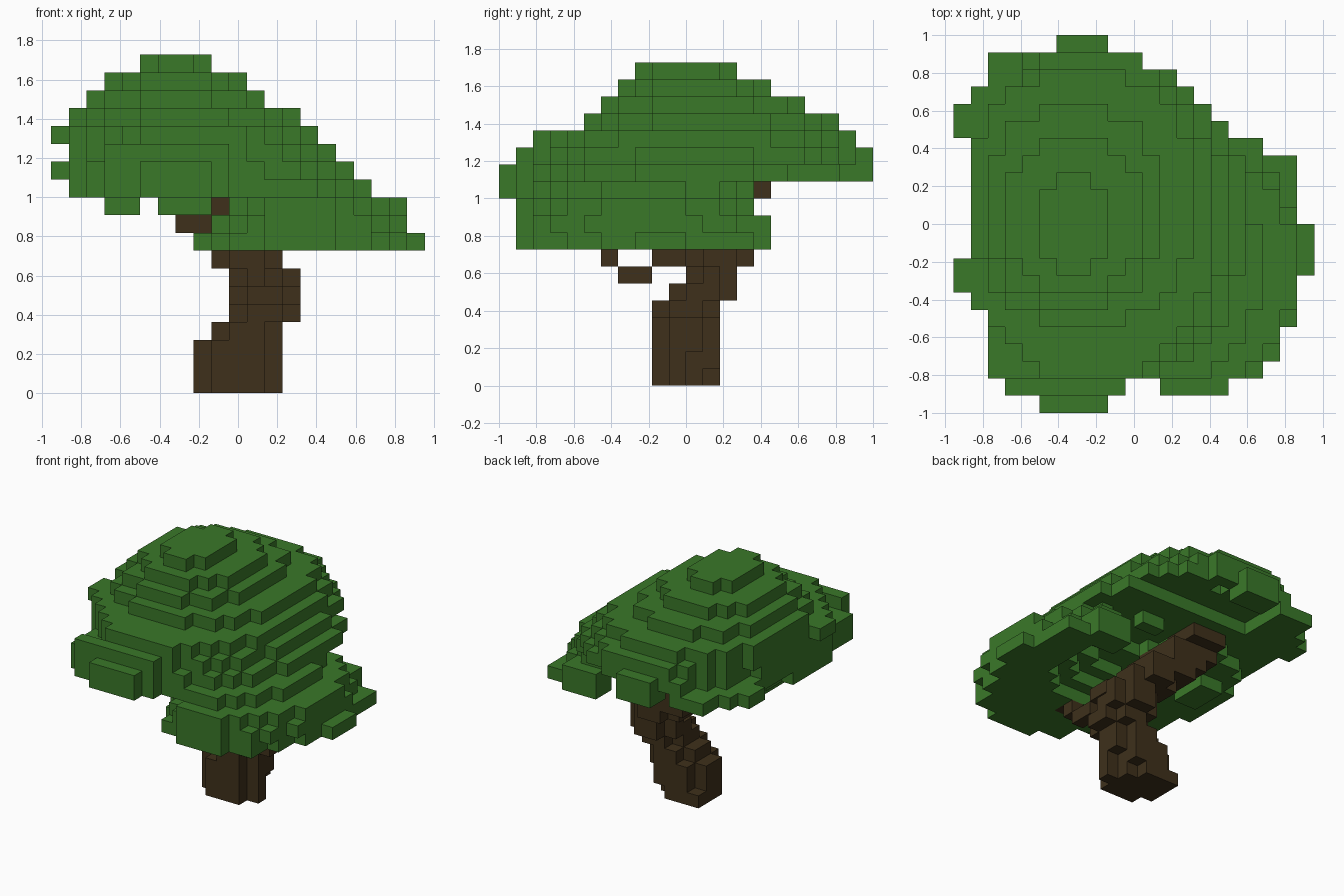
import bpy
import bmesh

cube = bpy.data.objects.get("Cube")
if cube:
    bpy.data.objects.remove(cube, do_unlink=True)

S = 1 / 11                      # block size
OFFSET = (-10.5, -11, 0)        # grid origin, in blocks


def material(name, rgb):
    m = bpy.data.materials.new(name)
    m.use_nodes = True
    m.diffuse_color = (*rgb, 1)
    bsdf = next(n for n in m.node_tree.nodes if n.type == 'BSDF_PRINCIPLED')
    bsdf.inputs["Base Color"].default_value = (*rgb, 1)
    bsdf.inputs["Roughness"].default_value = 0.9
    return m


def box(x0, x1, y0, y1, z0, z1):
    return {(x, y, z) for x in range(x0, x1)
            for y in range(y0, y1) for z in range(z0, z1)}


def disc(z, x0, x1, y0, y1, power):
    """One layer of blocks inside a rounded outline."""
    cx, cy, rx, ry = (x0 + x1) / 2, (y0 + y1) / 2, (x1 - x0) / 2, (y1 - y0) / 2
    return {(x, y, z) for x in range(22) for y in range(22)
            if abs((x + .5 - cx) / rx) ** power
            + abs((y + .5 - cy) / ry) ** power <= 1}


def stack(z, layers, power):
    blocks = set()
    for i, outline in enumerate(layers):
        blocks |= disc(z + i, *outline, power)
    return blocks


# Trunk: leaning stack of rounded slices, wider at the foot
trunk = stack(0, [(8, 13, 9, 13)] * 3 + [(9, 13, 9, 13), (10, 14, 9, 13),
              (10, 14, 10, 14), (10, 14, 11, 14), (9, 13, 11, 15)], 2)
trunk |= box(8, 9, 12, 13, 0, 1)
trunk -= box(12, 13, 11, 12, 0, 2) | box(11, 12, 12, 13, 0, 1)

# Thick limb rising to the back, and thin limb dipping to the front
limb = stack(8, [(8, 12, 12, 15), (7, 10, 12, 15),
                 (6, 10, 12, 15), (6, 9, 13, 16)], 2.5)
limb |= box(9, 10, 11, 12, 8, 11)
thin_limb = (box(12, 13, 9, 11, 7, 8) | box(12, 13, 7, 9, 6, 7)
             | box(12, 13, 6, 7, 7, 8) | box(12, 13, 5, 6, 8, 9))

# Upper crown: broad dome, narrowing toward the top
crown = stack(11, [(1, 15, 2, 15), (1, 17, 2, 21), (1, 16, 2, 21),
                   (1, 15, 2, 21), (1, 14, 5, 20), (2, 12, 6, 18),
                   (3, 11, 7, 16), (5, 9, 8, 14)], 2.2)
# Underside steps up toward the back
crown -= box(5, 17, 17, 22, 12, 13) | box(9, 17, 19, 22, 13, 14)
crown -= disc(11, 9, 15, 11, 18, 2.5)

# Lower crown: spreading skirt at the front left, hollow around the limbs
lower = stack(8, [(8, 20, 1, 16), (9, 20, 1, 16),
                  (10, 20, 2, 15), (8, 18, 2, 15)], 2)
lower -= stack(8, [(8, 17, 7, 17), (8, 16, 8, 17),
                   (6, 15, 9, 16), (9, 15, 11, 18)], 2.5)

# Tufts along the rim of the lower crown
lower_tufts = (box(20, 21, 8, 11, 8, 9) | box(17, 20, 11, 15, 8, 9)
               | box(15, 18, 14, 16, 8, 10) | box(12, 16, 1, 2, 9, 11)
               | box(8, 10, 6, 9, 8, 9))

# Tufts along the rim of the upper crown: front, back, right, underside
upper_tufts = (box(5, 9, 0, 1, 11, 13) | box(3, 10, 1, 2, 11, 14)
               | box(2, 11, 2, 4, 11, 13) | box(2, 4, 4, 5, 12, 13)
               | box(6, 9, 20, 22, 12, 14) | box(4, 11, 20, 21, 13, 14)
               | box(2, 5, 18, 21, 12, 13) | box(10, 13, 18, 20, 13, 14)
               | box(0, 1, 16, 18, 12, 13) | box(1, 2, 15, 19, 12, 13)
               | box(0, 1, 7, 9, 14, 15) | box(1, 2, 6, 14, 12, 15)
               | box(3, 5, 9, 12, 10, 11) | box(6, 9, 7, 12, 10, 11)
               | box(11, 13, 14, 15, 11, 12))

leaf = material("leaf green", (0.042, 0.188, 0.022))
bark = material("bark brown", (0.049, 0.030, 0.011))
parts = [("trunk", trunk, bark), ("main_limb", limb, bark),
         ("thin_limb", thin_limb, bark), ("upper_crown", crown, leaf),
         ("lower_crown", lower, leaf), ("lower_tufts", lower_tufts, leaf),
         ("upper_tufts", upper_tufts, leaf)]

# Give each block to the first part that claims it
taken = set()
owned = []
for name, blocks, mat in parts:
    owned.append((name, blocks - taken, mat))
    taken |= blocks


def build(name, blocks, mat):
    """Make a mesh of the block faces that are open to the air."""
    bm = bmesh.new()
    for block in sorted(blocks):
        for axis in range(3):
            for side in (0, 1):
                near = list(block)
                near[axis] += 2 * side - 1
                if tuple(near) in taken:
                    continue
                ring = []
                for u, v in ((0, 0), (1, 0), (1, 1), (0, 1)):
                    p = list(block)
                    p[axis] += side
                    p[(axis + 1) % 3] += u
                    p[(axis + 2) % 3] += v
                    ring.append(bm.verts.new(
                        [(c + o) * S for c, o in zip(p, OFFSET)]))
                bm.faces.new(ring if side else ring[::-1])
    bmesh.ops.remove_doubles(bm, verts=bm.verts, dist=S / 100)
    mesh = bpy.data.meshes.new(name)
    bm.to_mesh(mesh)
    bm.free()
    mesh.materials.append(mat)
    bpy.context.collection.objects.link(bpy.data.objects.new(name, mesh))


for part in owned:
    build(*part)
